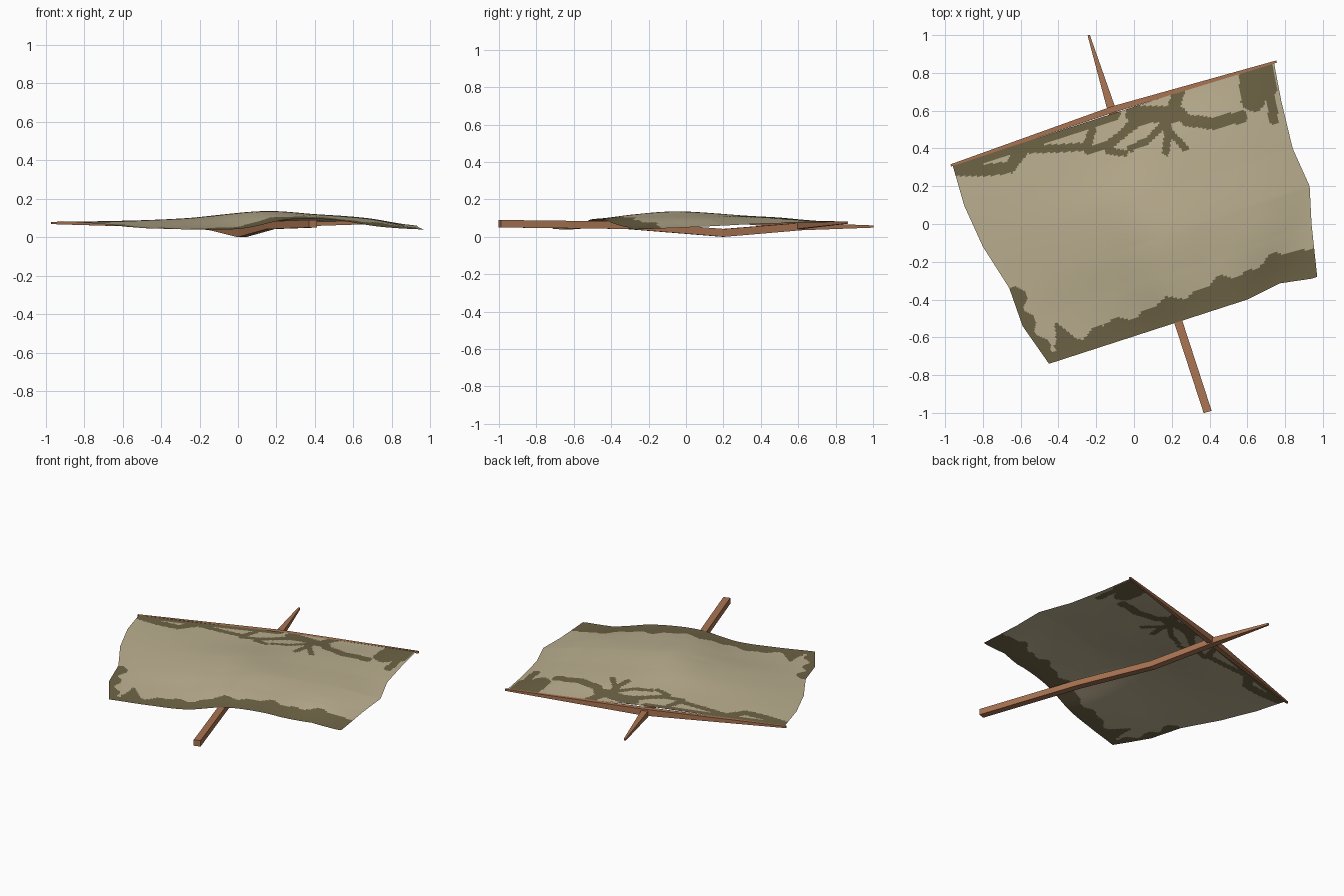
import bpy, bmesh, math
from mathutils import Vector

if "Cube" in bpy.data.objects:
    bpy.data.objects.remove(bpy.data.objects["Cube"])


def material(name, rgb):
    m = bpy.data.materials.new(name)
    m.diffuse_color = (*rgb, 1)
    m.use_nodes = True
    m.node_tree.nodes["Principled BSDF"].inputs["Base Color"].default_value = m.diffuse_color
    return m


canvas = material("cream canvas", (0.50, 0.43, 0.28))
paint = material("dark olive paint", (0.155, 0.125, 0.06))
wood = material("brown wood", (0.40, 0.175, 0.085))


def add_object(name, bm, mats):
    me = bpy.data.meshes.new(name)
    bm.to_mesh(me)
    bm.free()
    for m in mats:
        me.materials.append(m)
    ob = bpy.data.objects.new(name, me)
    bpy.context.collection.objects.link(ob)
    return ob


def bar(name, stations):
    """Rectangular beam through stations (x, y, z, half width, half height)."""
    bm = bmesh.new()
    rings = []
    along = Vector(stations[-1][:2]) - Vector(stations[0][:2])
    side = Vector((-along.y, along.x, 0)).normalized()
    for x, y, z, w, h in stations:
        rings.append([bm.verts.new(Vector((x, y, z + b * h)) + side * a * w)
                      for a, b in ((-1, -1), (1, -1), (1, 1), (-1, 1))])
    for r, s in zip(rings, rings[1:]):
        for i in range(4):
            bm.faces.new((r[i], r[(i + 1) % 4], s[(i + 1) % 4], s[i]))
    bm.faces.new(rings[0])
    bm.faces.new(rings[-1])
    bmesh.ops.recalc_face_normals(bm, faces=bm.faces)
    return add_object(name, bm, [wood])


# Bent mast and tapered yard
bar("mast", [(0.39, -0.995, 0.07, 0.022, 0.02), (0.17, -0.32, 0.062, 0.022, 0.02),
             (0.02, 0.2, 0.021, 0.022, 0.021), (-0.12, 0.61, 0.055, 0.022, 0.02),
             (-0.24, 1.0, 0.055, 0.006, 0.006)])
bar("yard", [(-0.97, 0.31, 0.074, 0.006, 0.006), (-0.11, 0.607, 0.064, 0.017, 0.022),
             (0.755, 0.86, 0.076, 0.006, 0.006)])

# Sail: side edges, bottom corner to corner, and billow heights (6 rows x 7 columns)
LEFT = [(-.96, .31), (-.90, .10), (-.80, -.12), (-.66, -.34), (-.59, -.54), (-.45, -.74)]
RIGHT = [(.74, .86), (.78, .65), (.84, .40), (.93, .20), (.94, 0), (.97, -.28)]
HEIGHT = [(.080, .080, .085, .090, .085, .082, .080),
          (.080, .085, .090, .102, .105, .095, .075),
          (.075, .085, .100, .125, .115, .100, .070),
          (.065, .075, .095, .135, .120, .100, .060),
          (.055, .055, .070, .120, .110, .090, .050),
          (.045, .040, .045, .092, .090, .055, .040)]


def lerp_list(pts, t):
    f = t * (len(pts) - 1)
    i = min(int(f), len(pts) - 2)
    return Vector(pts[i]).lerp(Vector(pts[i + 1]), f - i)


def spline(vals, t):
    f = t * (len(vals) - 1)
    i = min(int(f), len(vals) - 2)
    f -= i
    b, c = vals[i], vals[i + 1]
    a = vals[max(i - 1, 0)]
    d = vals[min(i + 2, len(vals) - 1)]
    return b + .5 * f * (c - a + f * (2*a - 5*b + 4*c - d + f * (3*(b - c) + d - a)))


# Painted brush strokes along the top: (radius, points)
STROKES = [(.028, [(-.96, .30), (-.6, .415), (-.1, .58)]),
           (.032, [(-.93, .285), (-.78, .285), (-.66, .30), (-.59, .39)]),
           (.022, [(-.59, .395), (-.42, .40), (-.25, .41), (-.22, .50)]),
           (.020, [(.04, .60), (-.06, .48), (-.14, .42), (-.24, .385)]),
           (.018, [(.12, .58), (0, .52), (-.10, .44), (-.14, .39), (-.05, .375)]),
           (.018, [(.16, .53), (.07, .44), (-.02, .40)]),
           (.020, [(.17, .58), (.18, .48), (.17, .38)]),
           (.018, [(.18, .50), (.27, .40)]),
           (.045, [(.0, .58), (.20, .58)]),
           (.032, [(.24, .71), (.21, .62), (.28, .55), (.42, .53), (.57, .57)]),
           (.065, [(.62, .78), (.63, .66)]),
           (.05, [(.69, .82), (.71, .72)]),
           (.025, [(.72, .70), (.74, .55)]),
           (.012, [(-.73, .375), (-.72, .38)])]


def near_stroke(p):
    for r, pts in STROKES:
        for a, b in zip(pts, pts[1:]):
            a, b = Vector(a), Vector(b)
            d = b - a
            t = max(0, min(1, (p - a).dot(d) / d.length_squared))
            if (p - a - d * t).length < r:
                return True
    return False


def painted(p, u, v):
    # ragged hem, lower left border, then strokes
    hem = .07 + .055 * u + .012 * math.sin(31 * u) + .008 * math.sin(67 * u + 1)
    hem += .09 * max(0, 1 - abs(u - .10) / .035)
    if u < .05:
        hem = .05
    side = .035 + .012 * math.sin(50 * v)
    if v > 1 - hem or (v > .6 and u < side):
        return True
    return v < .45 and near_stroke(p)


NU, NV = 180, 110
bm = bmesh.new()
grid = []
for j in range(NV + 1):
    v = j / NV
    row = []
    for i in range(NU + 1):
        u = i / NU
        p = lerp_list(LEFT, v).lerp(lerp_list(RIGHT, v), u)
        # scooped step near the right end of the hem
        p.y += .03 * max(0, 1 - abs(u - .86) / .12) * max(0, v * 5 - 4)
        z = spline([spline(r, u) for r in HEIGHT], v)
        row.append(bm.verts.new((p.x, p.y, z)))
    grid.append(row)
for j in range(NV):
    for i in range(NU):
        f = bm.faces.new((grid[j][i], grid[j + 1][i], grid[j + 1][i + 1], grid[j][i + 1]))
        f.smooth = True
        c = f.calc_center_median()
        f.material_index = int(painted(c.xy, (i + .5) / NU, (j + .5) / NV))
add_object("sail", bm, [canvas, paint])
